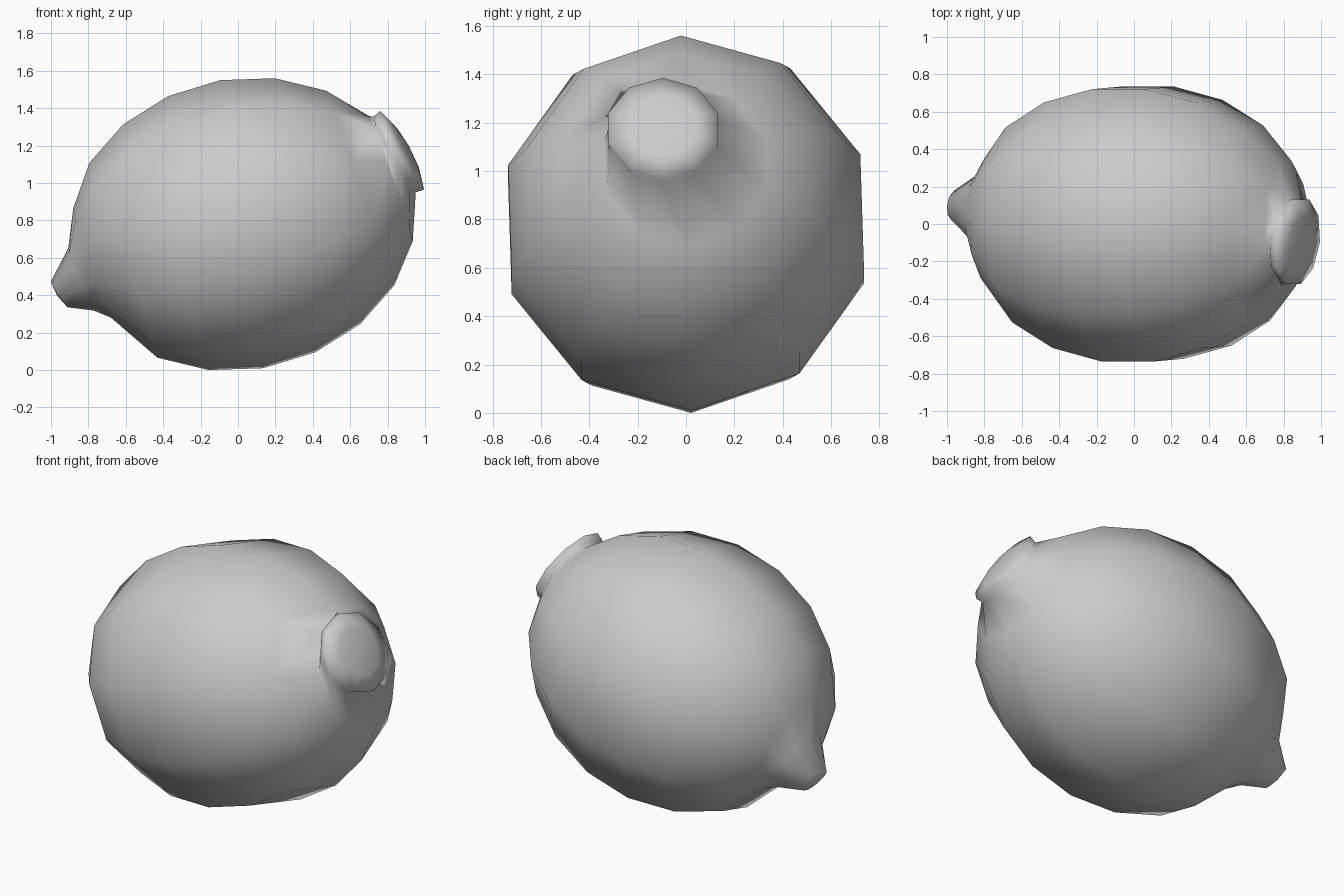
import bpy, bmesh
from math import sin, cos, radians, tau
from mathutils import Vector

if "Cube" in bpy.data.objects:
    bpy.data.objects.remove(bpy.data.objects["Cube"])

SIDES = 10
bm = bmesh.new()


def ring(center, up, side):
    c, up, side = Vector(center), Vector(up), Vector(side)
    return [bm.verts.new(c + up * cos(tau * i / SIDES) + side * sin(tau * i / SIDES))
            for i in range(SIDES)]


def tilted_ring(center, radius, pitch, yaw=0.1, width=None):
    p = radians(pitch)
    side = Vector((yaw, 1, 0)).normalized() * (width or radius)
    return ring(center, Vector((-sin(p), 0, cos(p))) * radius, side)


# pointed nub at the lower left end
rings = [
    tilted_ring((-0.955, 0.10, 0.41), 0.083, 33),
    tilted_ring((-0.84, 0.09, 0.49), 0.18, 22),
    tilted_ring((-0.78, 0.03, 0.578), 0.309, 19, 0.03, 0.335),
]

# egg-shaped body, rings every 18 degrees along the tilted axis
middle = Vector((0.02, 0, 0.785))
axis = Vector((0.895, 0.0, 0.273))
up = Vector((-0.33, -0.03, 0.944)) * 0.78
side = Vector((-0.035, 1, 0.03)) * 0.775
for lat in range(-45, 64, 18):
    a = radians(lat)
    rings.append(ring(middle + axis * sin(a), up * cos(a), side * cos(a)))

# stem cap: collar, rim and shallow dome
p = radians(29)
n = Vector((cos(p), -0.09, sin(p))).normalized()
cap = Vector((0.878, -0.095, 1.18))
for height, radius in ((-0.046, 0.232), (0, 0.24), (0.026, 0.147)):
    rings.append(tilted_ring(cap + n * height, radius, 29))

# skin the rings and close both ends
for r0, r1 in zip(rings, rings[1:]):
    for i in range(SIDES):
        j = (i + 1) % SIDES
        bm.faces.new((r0[i], r0[j], r1[j], r1[i]))
for loop, pole in ((rings[0], (-0.967, 0.10, 0.403)), (rings[-1], cap + n * 0.043)):
    tip = bm.verts.new(pole)
    for i in range(SIDES):
        bm.faces.new((loop[i], loop[(i + 1) % SIDES], tip))
bmesh.ops.recalc_face_normals(bm, faces=bm.faces[:])

# stand on the ground
low = min(v.co.z for v in bm.verts)
bmesh.ops.translate(bm, verts=bm.verts[:], vec=(0, 0, -low))

for f in bm.faces:
    f.smooth = True
mesh = bpy.data.meshes.new("lemon")
bm.to_mesh(mesh)
bm.free()
bpy.context.collection.objects.link(bpy.data.objects.new("lemon", mesh))
